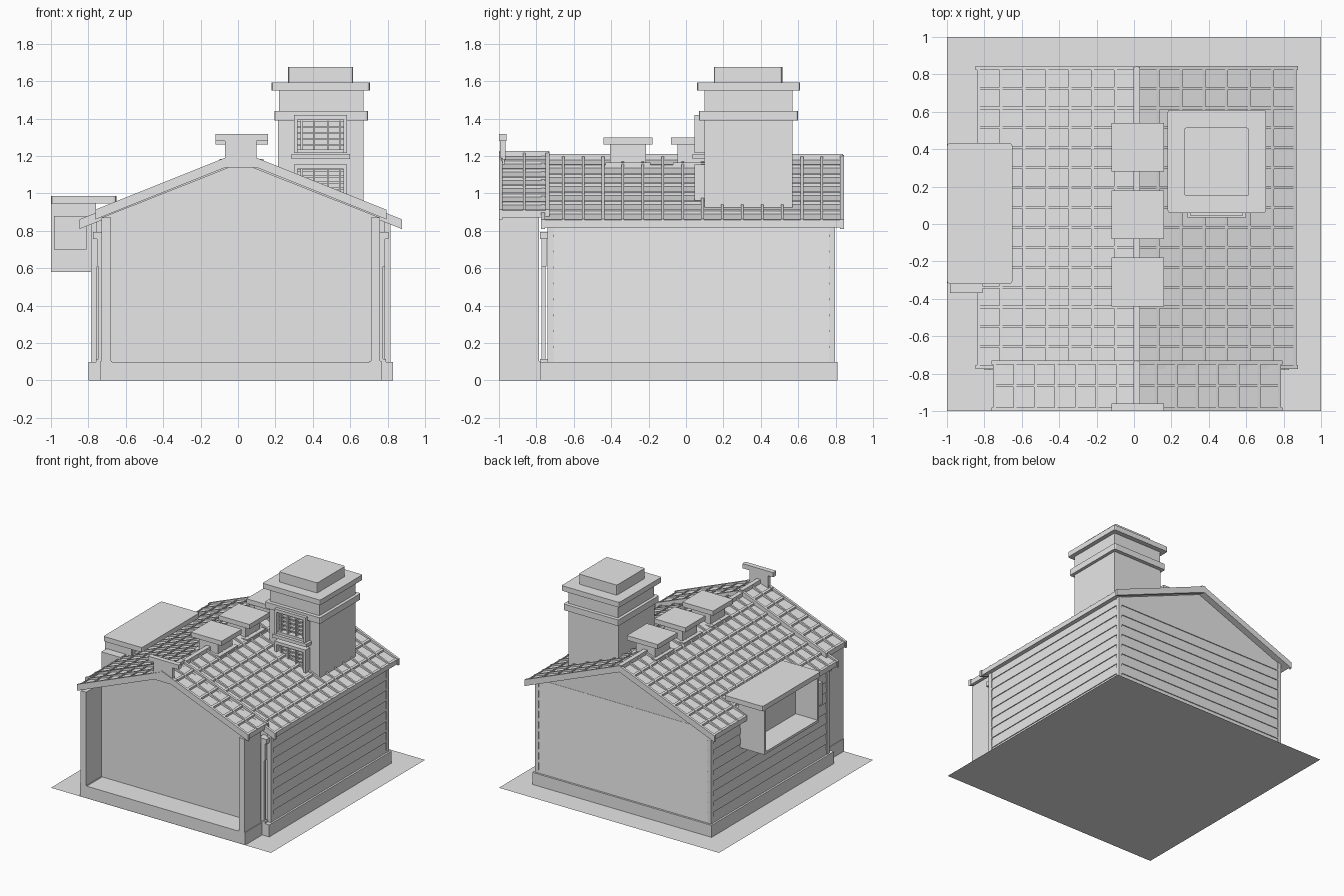
import bpy
import bmesh
from mathutils import Vector

if "Cube" in bpy.data.objects:
    bpy.data.objects.remove(bpy.data.objects["Cube"], do_unlink=True)

grey = bpy.data.materials.new("plain_grey")
grey.use_nodes = True
COLOUR = (0.8, 0.8, 0.8, 1)
grey.diffuse_color = COLOUR
grey.node_tree.nodes["Principled BSDF"].inputs["Base Color"].default_value = COLOUR

CX = 0.015      # ridge line of the house
SLOPE = 0.40


def finish(name, bm):
    bmesh.ops.recalc_face_normals(bm, faces=bm.faces)
    mesh = bpy.data.meshes.new(name)
    bm.to_mesh(mesh)
    bm.free()
    mesh.materials.append(grey)
    ob = bpy.data.objects.new(name, mesh)
    bpy.context.collection.objects.link(ob)
    return ob


def add_prism(bm, profile, a, b, axis="y"):
    """Extrude a profile (side, z) from a to b along the x or y axis."""
    def point(p, t):
        return (p[0], t, p[1]) if axis == "y" else (t, p[0], p[1])
    near = [bm.verts.new(point(p, a)) for p in profile]
    far = [bm.verts.new(point(p, b)) for p in profile]
    bm.faces.new(near)
    bm.faces.new(far[::-1])
    n = len(profile)
    for i in range(n):
        j = (i + 1) % n
        bm.faces.new((near[i], far[i], far[j], near[j]))


def add_box(bm, x, y, z):
    add_prism(bm, [(x[0], z[0]), (x[1], z[0]), (x[1], z[1]), (x[0], z[1])], *y)


def box(name, x, y, z, bevel=0):
    bm = bmesh.new()
    add_box(bm, x, y, z)
    if bevel:
        edges = [e for e in bm.edges
                 if abs(e.verts[0].co.z - e.verts[1].co.z) > 0.001]
        bmesh.ops.bevel(bm, geom=edges, offset=bevel, segments=2,
                        profile=0.5, affect="EDGES")
    return finish(name, bm)


def prism(name, profile, a, b, axis="y"):
    bm = bmesh.new()
    add_prism(bm, profile, a, b, axis)
    return finish(name, bm)


def gable_outline(half, base, eave, ridge):
    return [(CX - half, base), (CX + half, base), (CX + half, eave),
            (CX, ridge), (CX - half, eave)]


def siding(name, wall, out, a, b, axis):
    """Clapboards as one saw-tooth profile; out is the outward direction."""
    boards, low, high = 9, 0.1, 0.865
    step = (high - low) / boards
    profile = [(wall - out * 0.01, low)]
    for i in range(boards):
        z = low + i * step
        profile += [(wall + out * 0.009, z), (wall + out * 0.002, z + step)]
    profile.append((wall - out * 0.01, high))
    return prism(name, profile, a, b, axis)


def tiled_roof(name, half, ridge, y0, y1):
    """Sloping courses with battens running down the slope."""
    courses, rib_gap = 7, 0.105
    tiles, ribs = bmesh.new(), bmesh.new()

    def height(u):
        return ridge - SLOPE * u

    def strip(bm, side, u0, u1, low, top0, top1, a, b):
        pts = [(u0, height(u0) + low), (u1, height(u1) + low),
               (u1, height(u1) + top1), (u0, height(u0) + top0)]
        add_prism(bm, [(CX + side * u, z) for u, z in pts], a, b)

    for side in (-1, 1):
        for i in range(courses):
            u0, u1 = half * i / courses, half * (i + 1) / courses
            strip(tiles, side, u0, u1, -0.03, -0.006, 0.004, y0, y1)
            strip(ribs, side, u1 - 0.016, u1, -0.01, 0.010, 0.010, y0, y1)
        count = round((y1 - y0) / rib_gap)
        for i in range(count + 1):
            y = y0 + (y1 - y0 - 0.014) * i / count
            strip(ribs, side, 0, half, -0.01, 0.014, 0.014, y, y + 0.014)
        # verge trims at both ends
        for y in (y0 - 0.004, y1 - 0.016):
            strip(ribs, side, 0, half + 0.008, -0.036, 0.016, 0.016, y, y + 0.02)
    finish(name + "_tiles", tiles)
    finish(name + "_battens", ribs)
    box(name + "_ridge_cap", (CX - 0.018, CX + 0.018), (y0, y1),
        (ridge - 0.03, ridge + 0.02))


def ridge_vent(name, y0, y1, lift):
    n0, n1 = max(y0 + 0.035, -1), y1 - 0.035
    box(name + "_base", (-0.1, 0.135), (max(y0 + 0.01, -1), y1 - 0.01),
        (1.12 + lift, 1.165 + lift))
    box(name + "_neck", (-0.07, 0.1), (n0, n1), (1.12 + lift, 1.265 + lift))
    box(name + "_cap", (-0.12, 0.16), (y0, y1), (1.262 + lift, 1.3 + lift))


# Ground
bm = bmesh.new()
bmesh.ops.create_grid(bm, x_segments=1, y_segments=1, size=1)
finish("ground", bm)

# Main house
box("plinth", (-0.8, 0.83), (-0.78, 0.81), (0.001, 0.1))
prism("house_body", gable_outline(0.79, 0.05, 0.85, 1.165), -0.72, 0.785)
siding("left_siding", 0.805, 1, -0.71, 0.775, "y")
siding("right_siding", -0.775, -1, -0.71, 0.775, "y")
siding("back_siding", 0.785, 1, -0.765, 0.795, "x")
for label, x in (("right", -0.77), ("left", 0.8)):
    box(label + "_back_corner_board", (x - 0.016, x + 0.016),
        (0.764, 0.796), (0.1, 0.865))
    box(label + "_front_corner_board", (x - 0.016, x + 0.016),
        (-0.74, -0.705), (0.1, 0.865))
tiled_roof("main_roof", 0.855, 1.19, -0.77, 0.84)

# Open front annex
box("annex_floor", (-0.73, 0.76), (-1, -0.78), (0.001, 0.1))
prism("annex_back_wall", gable_outline(0.745, 0.1, 0.87, 1.165), -0.8, -0.785)
for label, x in (("right", -0.73), ("left", 0.71)):
    box(label + "_annex_wall", (x, x + 0.05), (-1, -0.785), (0.1, 0.87))
    box(label + "_annex_base", (x - 0.006, x + 0.056), (-1, -0.78), (0.001, 0.104))
tiled_roof("annex_roof", 0.77, 1.208, -0.996, -0.735)

# Downpipes in the gap between the two buildings
for label, s in (("right", -1), ("left", 1)):
    for part, u, y, z in (
            ("head", (0.72, 0.79), (-0.78, -0.71), (0.755, 0.795)),
            ("collar", (0.73, 0.77), (-0.772, -0.745), (0.61, 0.76)),
            ("pipe", (0.735, 0.76), (-0.772, -0.752), (0.1, 0.68)),
            ("foot", (0.725, 0.775), (-0.78, -0.74), (0.1, 0.115))):
        xs = sorted((CX + s * u[0], CX + s * u[1]))
        box(label + "_downpipe_" + part, xs, y, z)

# Ridge vents
for i, y in enumerate((-0.44, -0.08, 0.28)):
    ridge_vent("ridge_vent_%d" % (i + 1), y, y + 0.26, 0)
ridge_vent("annex_ridge_vent", -1, -0.96, 0.018)

# Chimney tower
box("tower_shaft", (0.215, 0.67), (0.1, 0.57), (0.85, 1.4))
box("tower_lower_band", (0.195, 0.695), (0.07, 0.6), (1.39, 1.44), 0.012)
box("tower_neck", (0.22, 0.67), (0.1, 0.57), (1.43, 1.56))
box("tower_cornice", (0.18, 0.705), (0.06, 0.61), (1.55, 1.592), 0.012)
box("tower_top", (0.268, 0.615), (0.15, 0.515), (1.59, 1.675), 0.012)

# Tower windows: frame, mullions and louvre slats
for label, z0, z1 in (("lower", 0.95, 1.155), ("upper", 1.215, 1.42)):
    bm = bmesh.new()
    for x in (0.3, 0.565):
        add_box(bm, (x, x + 0.018), (0.045, 0.11), (z0, z1))
    add_box(bm, (0.3, 0.583), (0.045, 0.11), (z1 - 0.025, z1))
    add_box(bm, (0.3, 0.583), (0.055, 0.11), (z0, z0 + 0.02))
    for x in (0.335, 0.4, 0.475, 0.54):
        add_box(bm, (x, x + 0.012), (0.066, 0.11), (z0, z1))
    for i in range(5):
        z = z0 + 0.04 + i * 0.032
        add_box(bm, (0.31, 0.575), (0.075, 0.11), (z, z + 0.01))
    finish(label + "_tower_window", bm)
box("tower_sill", (0.285, 0.6), (0.035, 0.11), (1.185, 1.212))

# Side bay, open on its outer end
box("bay_roof", (-1, -0.65), (-0.32, 0.432), (0.945, 0.985), 0.015)
box("bay_floor", (-1, -0.76), (-0.3, 0.41), (0.58, 0.6))
box("bay_back_wall", (-1, -0.76), (0.392, 0.41), (0.58, 0.95))
box("bay_front_wall", (-1, -0.76), (-0.3, -0.282), (0.58, 0.95))
box("bay_inner_wall", (-0.8, -0.77), (-0.3, 0.41), (0.58, 0.95))
box("bay_side_panel", (-0.985, -0.81), (-0.368, -0.295), (0.7, 0.88))
